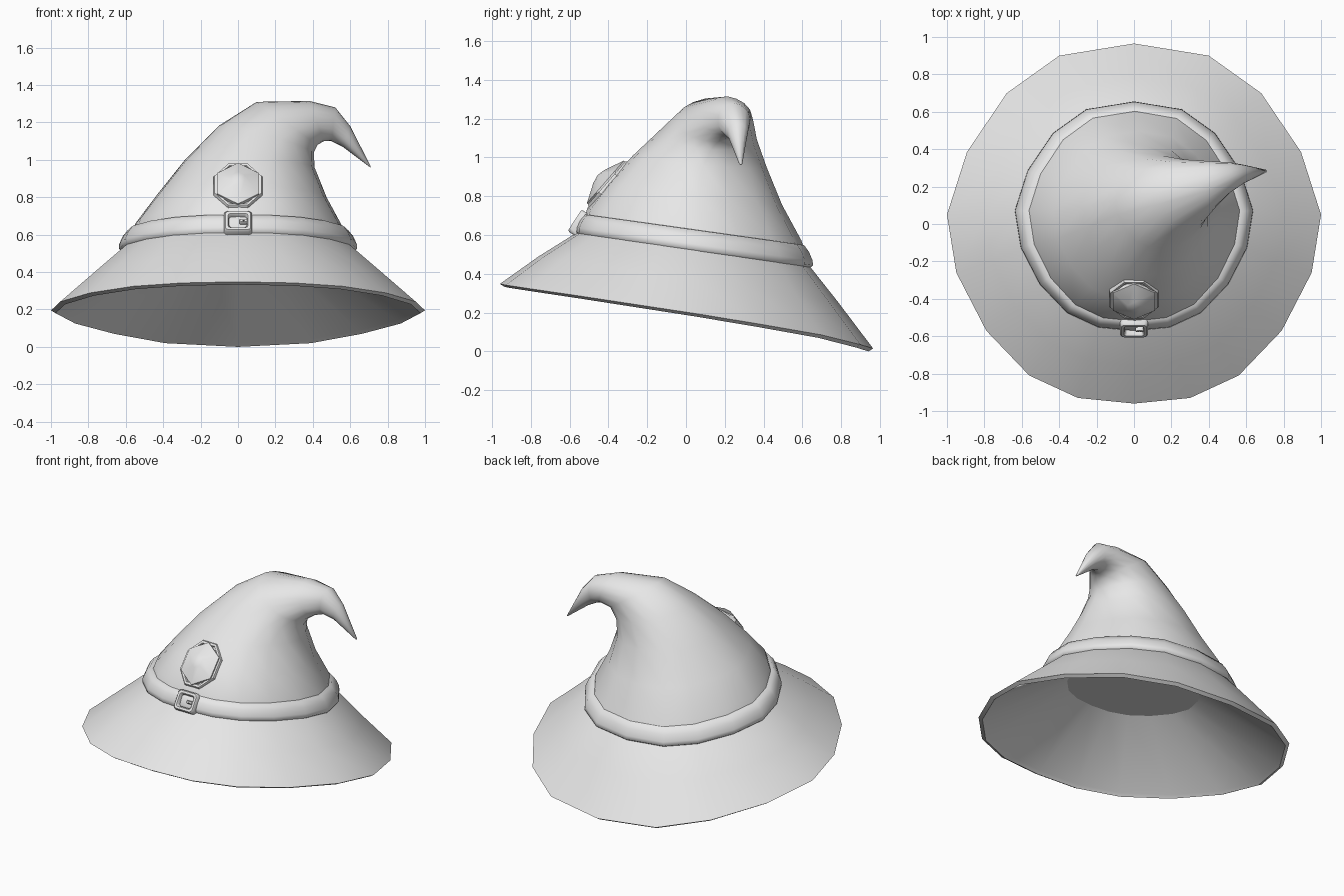
import bpy, bmesh, math
from mathutils import Vector

if "Cube" in bpy.data.objects:
    bpy.data.objects.remove(bpy.data.objects["Cube"])

grey = bpy.data.materials.new("cloth_grey")
grey.diffuse_color = (0.8, 0.8, 0.8, 1)
grey.use_nodes = True
grey.node_tree.nodes["Principled BSDF"].inputs["Base Color"].default_value = grey.diffuse_color

# 18-sided hat outline with rim height, right half back to front, then mirrored
HALF = [(0, .965, 0), (.40, .90, .02), (.68, .70, .07), (.893, .385, .125),
        (1, .05, .18), (.95, -.26, .227), (.79, -.57, .274), (.56, -.81, .309),
        (.30, -.93, .327), (0, -.96, .333)]
FULL = HALF + [(-x, y, z) for x, y, z in HALF[-2:0:-1]]
OUTLINE = [(x, y) for x, y, z in FULL]


def loft(name, rings, angle, loop=False):
    """Skin a list of equal-length point rings into one object."""
    bm = bmesh.new()
    rows = [[bm.verts.new(p) for p in ring] for ring in rings]
    pairs = list(zip(rows, rows[1:])) + ([(rows[-1], rows[0])] if loop else [])
    for a, b in pairs:
        for i in range(len(a)):
            j = (i + 1) % len(a)
            bm.faces.new((a[i], a[j], b[j], b[i]))
    bmesh.ops.remove_doubles(bm, verts=bm.verts, dist=1e-5)
    bmesh.ops.recalc_face_normals(bm, faces=bm.faces)
    me = bpy.data.meshes.new(name)
    bm.to_mesh(me)
    bm.free()
    me.materials.append(grey)
    ob = bpy.data.objects.new(name, me)
    bpy.context.collection.objects.link(ob)
    bpy.ops.object.select_all(action='DESELECT')
    ob.select_set(True)
    bpy.context.view_layer.objects.active = ob
    bpy.ops.object.shade_smooth_by_angle(angle=math.radians(angle))
    return ob


def hat_ring(scale, z, slope, dy=0):
    """Hat outline scaled, raised and tipped down towards the back."""
    return [(u * scale, v * scale + dy, z - slope * (v * scale + dy))
            for u, v in OUTLINE]


def rim_ring(scale, lift):
    """Hat outline following the drooping rim."""
    return [(u * scale, v * scale, z + lift) for u, v, z in FULL]


# Brim: underside cap, inner cone, rim lip, outer cone
loft("brim", [
    hat_ring(0, .54, .14),
    hat_ring(.43, .54, .14),
    rim_ring(.955, .018),
    rim_ring(.975, 0),
    rim_ring(1, .015),
    hat_ring(.80, .376, .152, .01),
    hat_ring(.62, .535, .142, .035),
    hat_ring(.55, .58, .142, .035)], 25)

# Band: rounded strip around the base of the crown
BAND = [(.56, .525), (.612, .513), (.637, .535), (.635, .56), (.617, .60),
        (.59, .633), (.55, .635)]
loft("band", [hat_ring(s, z, .14, .04) for s, z in BAND], 60, loop=True)

# Crown sections: left x, z | right x, z | front y, back y | front-to-back drop
CROWN = [
    (-.59, .55, .59, .55, -.54, .63, .09),
    (-.548, .665, .56, .645, -.51, .595, .085),
    (-.43, .82, .475, .80, -.41, .495, .055),
    (-.285, 1.00, .41, .96, -.275, .415, .03),
    (-.10, 1.185, .405, 1.04, -.13, .365, .02),
    (.10, 1.31, .425, 1.08, -.04, .345, 0),
    (.38, 1.315, .46, 1.10, .08, .335, 0),
    (.52, 1.28, .50, 1.10, .165, .33, 0),
    (.60, 1.18, .56, 1.07, .215, .318, 0),
    (.71, .965, .70, .965, .275, .29, 0),
    (.707, .96, .707, .96, .283, .283, 0)]
rings = []
for lx, lz, rx, rz, fy, by, drop in CROWN:
    c = Vector(((lx + rx) / 2, (fy + by) / 2, (lz + rz) / 2))
    side = Vector(((rx - lx) / 2, 0, (rz - lz) / 2))
    back = Vector((0, (by - fy) / 2, -drop))
    rings.append([c + side * u + back * (v / .963) for u, v in OUTLINE])
loft("crown", rings, 75)


def on_front(centre, tilt):
    """Mapping from local (right, up, out) to a front surface leaning back."""
    t = math.radians(tilt)
    up = Vector((0, math.sin(t), math.cos(t)))
    out = Vector((0, -math.cos(t), math.sin(t)))
    c = Vector(centre)
    return lambda x, y, d: c + Vector((x, 0, 0)) + up * y + out * d


# Badge: octagonal frame with a six-sided pointed gem
badge = on_front((0, -.39, .852), 41)


def polygon(sides, start, rx, ry, depth):
    ang = [math.radians(start + 360 * k / sides) for k in range(sides)]
    return [badge(rx * math.cos(a), ry * math.sin(a), depth) for a in ang]


loft("badge_frame", [polygon(8, 22.5, .141 * s, .166 * s, d) for s, d in
     [(.8, -.03), (1, -.03), (1, .015), (.96, .025), (.87, .025), (.82, .012)]],
     35, loop=True)
loft("badge_backing", [polygon(8, 22.5, .141 * s, .166 * s, .014)
                       for s in (.83, 0)], 35)
loft("badge_gem", [polygon(6, 30, .130 * s, .145 * s, d) for s, d in
     [(1, -.01), (1, .034), (.3, .078), (0, .087)]], 40)

# Buckle: chamfered rectangular frame and prong
buckle = on_front((0, -.545, .657), 33)


def rounded_rect(w, h, c, depth, x0=0):
    pts = []
    for sx, sy in ((1, 1), (-1, 1), (-1, -1), (1, -1)):
        corner = [(w, h - c), (w - c * .3, h - c * .3), (w - c, h)]
        for x, y in (corner if sx * sy > 0 else corner[::-1]):
            pts.append(buckle(x0 + sx * x, sy * y, depth))
    return pts


FRAME = [(.028, -.03), (0, -.03), (0, .025), (.007, .035), (.021, .035), (.028, .025)]
loft("buckle_frame", [rounded_rect(.075 - i, .066 - i, .02 - i * .3, d)
                      for i, d in FRAME], 40, loop=True)
loft("buckle_prong", [rounded_rect(w, h, .004, d, .03) for w, h, d in
     [(.022, .01, 0), (.022, .01, .03), (.018, .007, .035), (.0041, .0041, .035)]], 40)
